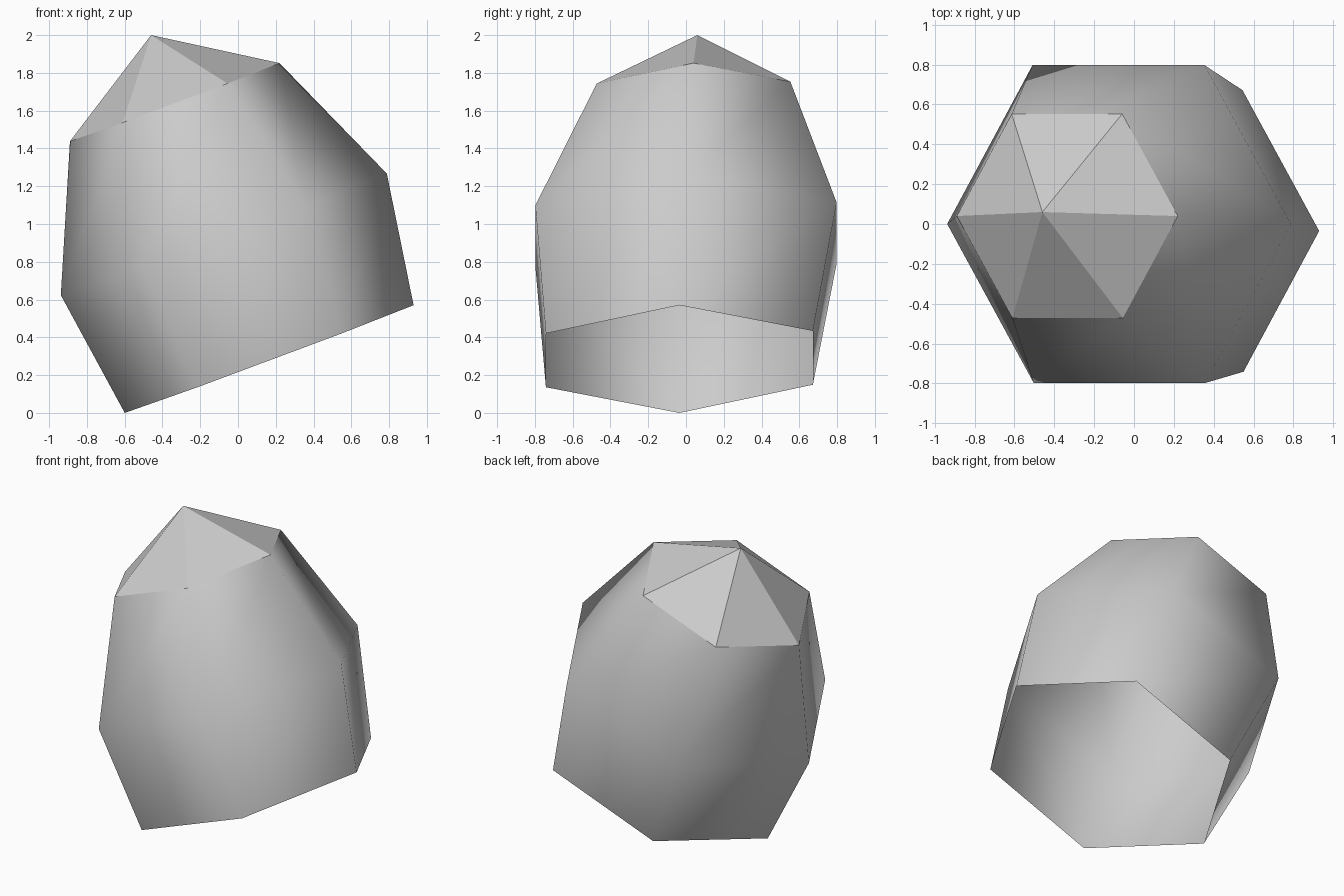
import bpy, bmesh, math
from mathutils import Vector, Euler

SIDES = 6
TILT = Euler((0.01, -0.357, 0.0)).to_matrix()

if "Cube" in bpy.data.objects:
    bpy.data.objects.remove(bpy.data.objects["Cube"], do_unlink=True)

stone = bpy.data.materials.new("stone_grey")
stone.use_nodes = True
grey = (0.6, 0.6, 0.6, 1.0)
stone.diffuse_color = grey
stone.node_tree.nodes["Principled BSDF"].inputs["Base Color"].default_value = grey


def ring(bm, centre, radius):
    """Tilted hexagon of vertices around a centre."""
    verts = []
    for i in range(SIDES):
        a = math.tau * i / SIDES
        offset = TILT @ Vector((math.cos(a), math.sin(a), 0)) * radius
        verts.append(bm.verts.new(Vector(centre) + offset))
    return verts


def finish(bm, name, smooth):
    for f in bm.faces:
        f.smooth = smooth
    mesh = bpy.data.meshes.new(name)
    bm.to_mesh(mesh)
    bm.free()
    mesh.materials.append(stone)
    obj = bpy.data.objects.new(name, mesh)
    bpy.context.collection.objects.link(obj)


BASE = ((0.165, -0.035, 0.285), 0.816)
WAIST = ((-0.075, 0.0, 0.945), 0.921)
SHOULDER = ((-0.335, 0.04, 1.645), 0.592)
APEX = (-0.46, 0.06, 2.0)

# Smooth hollow body, open underneath
bm = bmesh.new()
rings = [ring(bm, *section) for section in (BASE, WAIST, SHOULDER)]
for low, high in zip(rings, rings[1:]):
    for i in range(SIDES):
        j = (i + 1) % SIDES
        bm.faces.new((low[i], low[j], high[j], high[i]))
finish(bm, "crystal_body", True)

# Faceted tip
bm = bmesh.new()
rim = ring(bm, *SHOULDER)
apex = bm.verts.new(APEX)
for i in range(SIDES):
    bm.faces.new((rim[i], rim[(i + 1) % SIDES], apex))
finish(bm, "crystal_tip", False)
